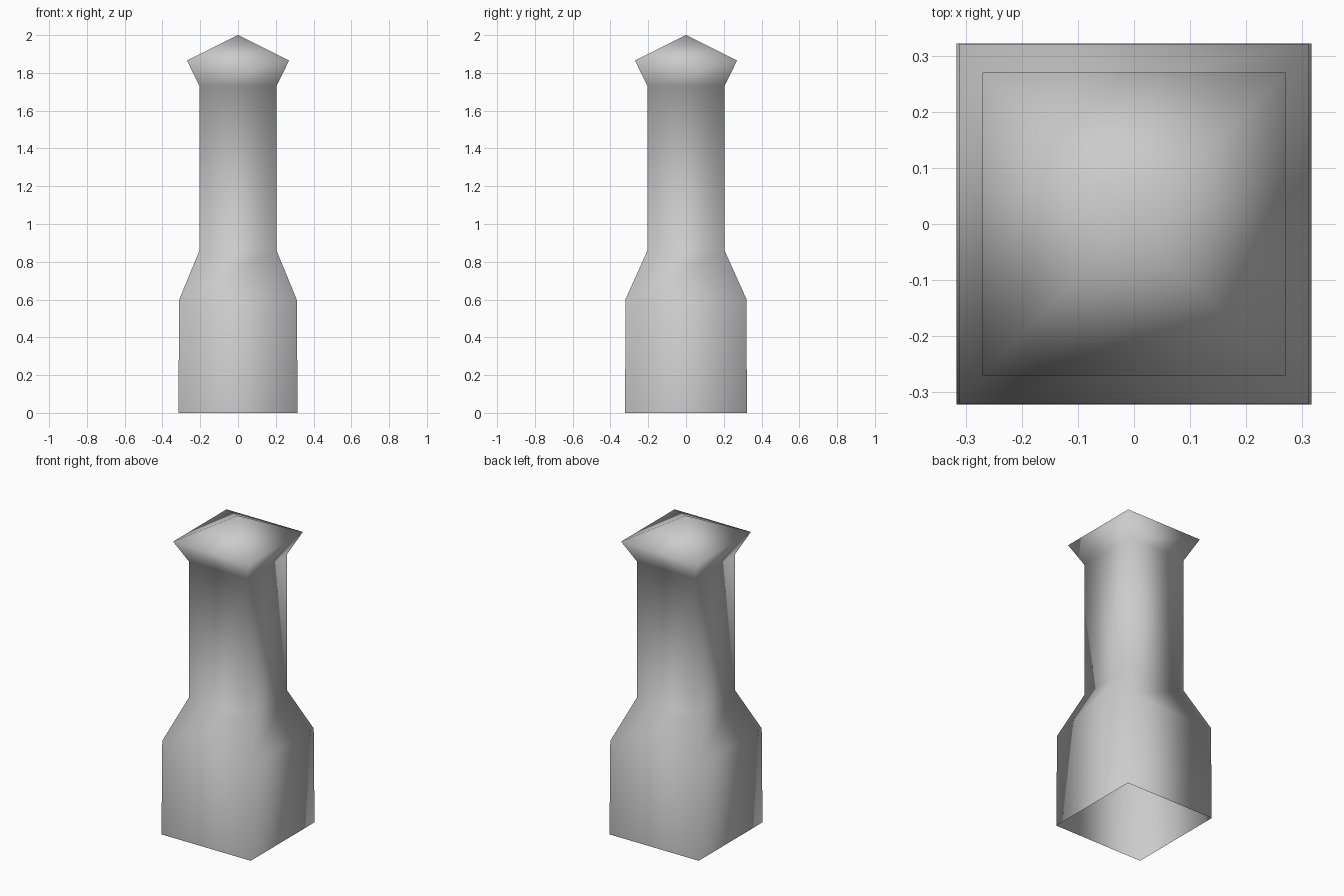
import bpy
import bmesh

cube = bpy.data.objects.get("Cube")
if cube:
    bpy.data.objects.remove(cube, do_unlink=True)

# Plain grey stone
stone = bpy.data.materials.new("grey_stone")
stone.use_nodes = True
grey = (0.6, 0.6, 0.6, 1)
stone.diffuse_color = grey
stone.node_tree.nodes["Principled BSDF"].inputs["Base Color"].default_value = grey

# Square sections up the pillar: half width, half depth, height
sections = [
    (0.316, 0.322, 0.0),    # open foot
    (0.311, 0.321, 0.6),    # shoulder
    (0.204, 0.204, 0.86),   # neck bottom
    (0.204, 0.204, 1.73),   # neck top
    (0.27, 0.27, 1.865),    # cap rim
]
corners = [(-1, -1), (1, -1), (1, 1), (-1, 1)]

bm = bmesh.new()
rings = [[bm.verts.new((sx * w, sy * d, z)) for sx, sy in corners]
         for w, d, z in sections]

# Walls between neighbouring sections
for low, high in zip(rings, rings[1:]):
    for i in range(4):
        j = (i + 1) % 4
        bm.faces.new((low[i], low[j], high[j], high[i]))

# Pyramid cap
apex = bm.verts.new((0, 0, 2))
for i in range(4):
    bm.faces.new((rings[-1][i], rings[-1][(i + 1) % 4], apex))

# Soft shading runs over every edge
for face in bm.faces:
    face.smooth = True

mesh = bpy.data.meshes.new("pillar")
bm.to_mesh(mesh)
bm.free()
mesh.materials.append(stone)
pillar = bpy.data.objects.new("pillar", mesh)
bpy.context.collection.objects.link(pillar)
